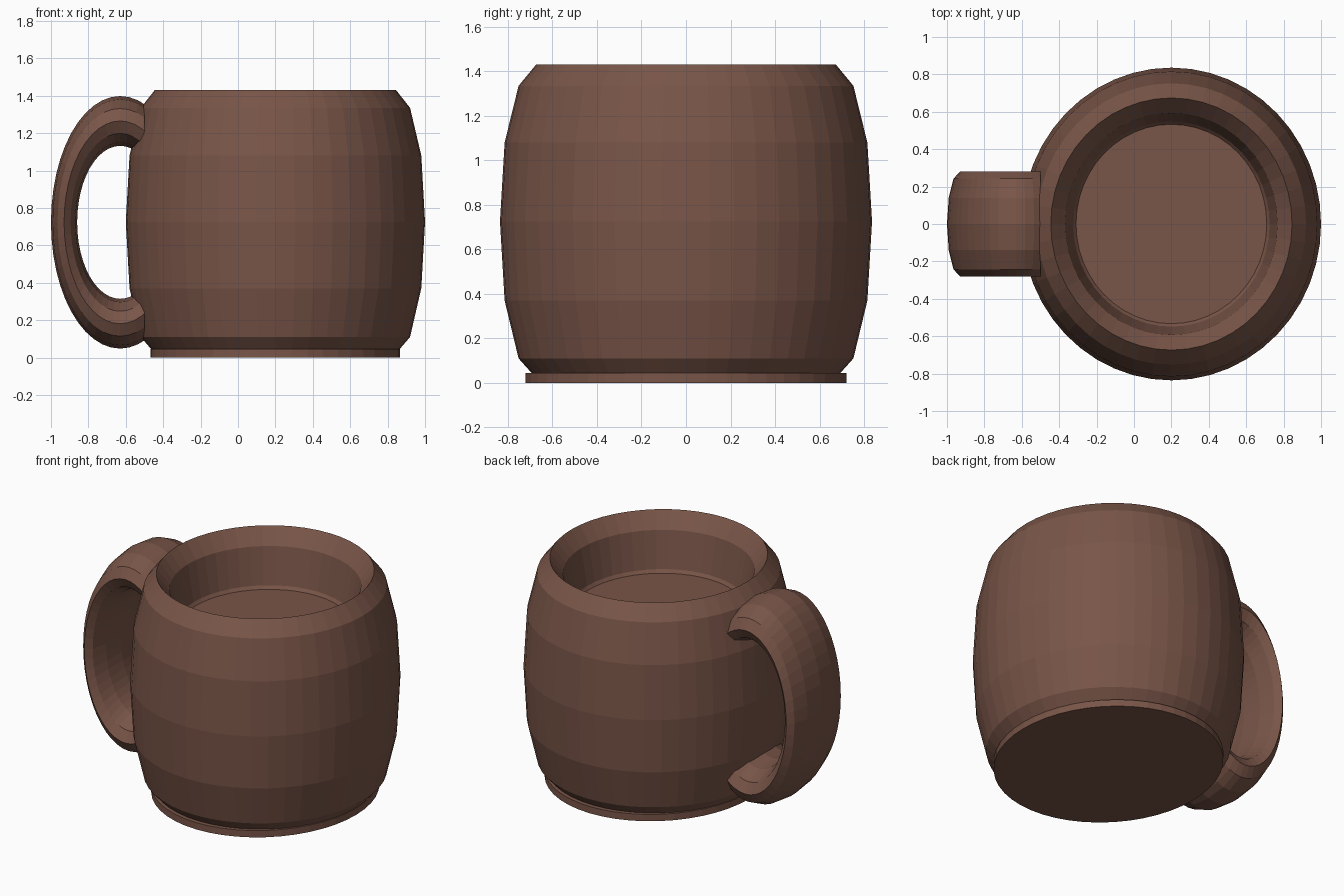
import bpy, bmesh, math

if "Cube" in bpy.data.objects:
    bpy.data.objects.remove(bpy.data.objects["Cube"])

brown = bpy.data.materials.new("brown ceramic")
brown.diffuse_color = (0.191, 0.091, 0.065, 1)
brown.use_nodes = True
brown.node_tree.nodes["Principled BSDF"].inputs["Base Color"].default_value = brown.diffuse_color

CUP_X = 0.2
SEGMENTS = 48


def finish(name, bm):
    bmesh.ops.recalc_face_normals(bm, faces=bm.faces)
    mesh = bpy.data.meshes.new(name)
    bm.to_mesh(mesh)
    bm.free()
    mesh.materials.append(brown)
    obj = bpy.data.objects.new(name, mesh)
    bpy.context.collection.objects.link(obj)
    return obj


def turned(name, profile, y_scale):
    """Turn a (radius, z) profile around the cup axis and cap both ends."""
    bm = bmesh.new()
    rings = []
    for r, z in profile:
        rings.append([bm.verts.new((CUP_X + r * math.cos(a), r * y_scale * math.sin(a), z))
                      for a in (2 * math.pi * i / SEGMENTS for i in range(SEGMENTS))])
    for lo, hi in zip(rings, rings[1:]):
        for i in range(SEGMENTS):
            j = (i + 1) % SEGMENTS
            bm.faces.new((lo[i], lo[j], hi[j], hi[i]))
    bm.faces.new(rings[0])
    bm.faces.new(rings[-1])
    return finish(name, bm)


# Barrel-shaped body: outside from bottom to rim, then inside down to the floor
turned("cup_body", [(0.66, 0.04), (0.72, 0.11), (0.78, 0.37), (0.80, 0.725), (0.78, 1.08),
                    (0.72, 1.335), (0.645, 1.43), (0.567, 1.33), (0.525, 1.09), (0.51, 1.07)], 1.045)

# Thin foot disc
turned("cup_foot", [(0.667, 0.0), (0.667, 0.045)], 1.082)

# Handle: wide oval ring, cut off where it enters the body
bm = bmesh.new()
SIDES = 12
grid = []
for i in range(SEGMENTS):
    a = 2 * math.pi * i / SEGMENTS
    ring = []
    for k in range(SIDES):
        b = 2 * math.pi * k / SIDES
        ring.append(bm.verts.new((-0.63 + (0.30 + 0.07 * math.cos(b)) * math.cos(a),
                                  0.28 * math.sin(b),
                                  0.723 + (0.542 + 0.133 * math.cos(b)) * math.sin(a))))
    grid.append(ring)
for i in range(SEGMENTS):
    n = (i + 1) % SEGMENTS
    for k in range(SIDES):
        m = (k + 1) % SIDES
        bm.faces.new((grid[i][k], grid[n][k], grid[n][m], grid[i][m]))
cut = bmesh.ops.bisect_plane(bm, geom=bm.verts[:] + bm.edges[:] + bm.faces[:],
                             plane_co=(-0.5, 0, 0), plane_no=(1, 0, 0), clear_outer=True)
bmesh.ops.holes_fill(bm, edges=[e for e in bm.edges if e.is_boundary], sides=0)
finish("handle", bm)
